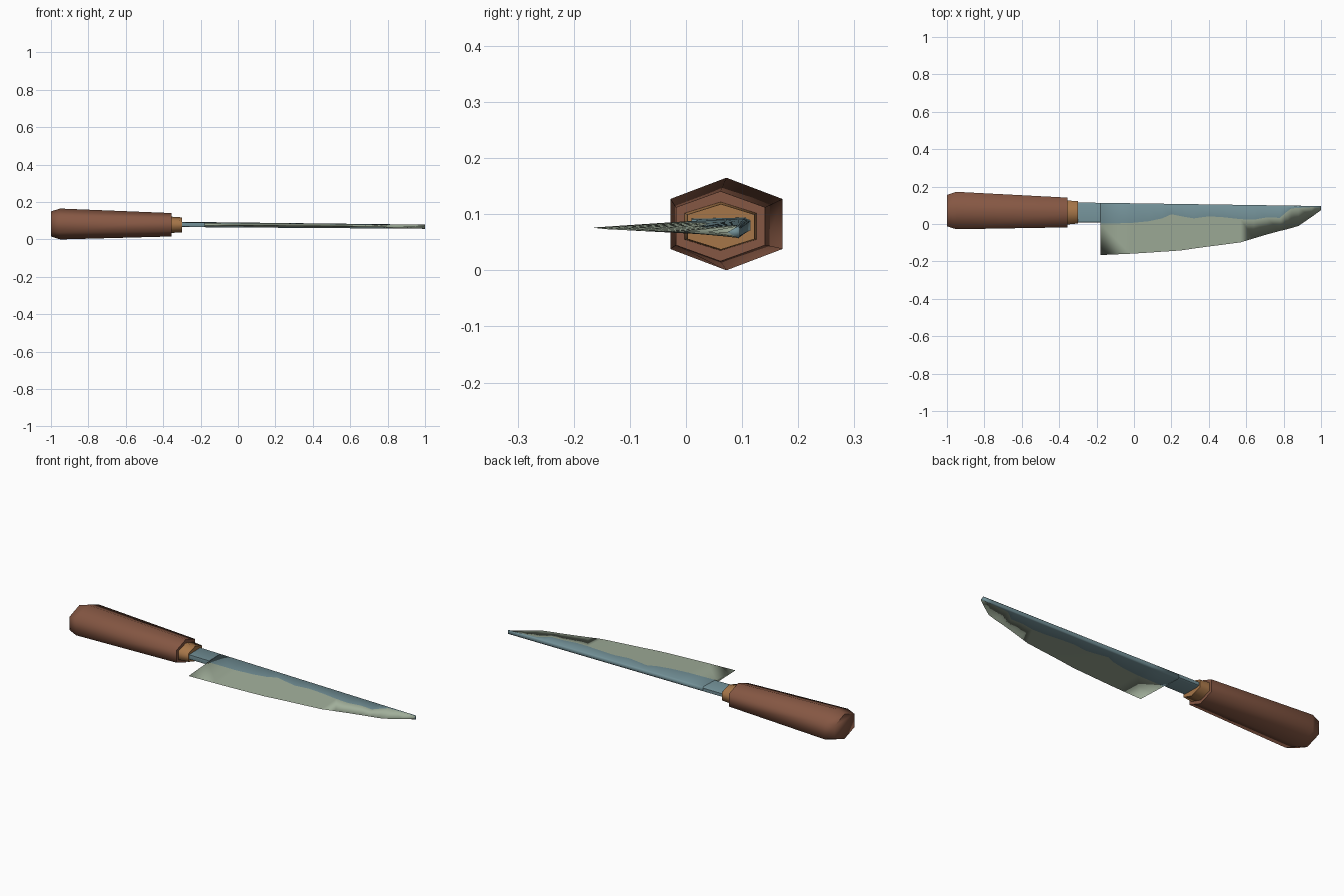
import bpy, bmesh

if "Cube" in bpy.data.objects:
    bpy.data.objects.remove(bpy.data.objects["Cube"])


def material(name, color):
    m = bpy.data.materials.new(name)
    m.diffuse_color = (*color, 1)
    m.use_nodes = True
    m.node_tree.nodes["Principled BSDF"].inputs["Base Color"].default_value = m.diffuse_color
    return m


WOOD = material("brown wood", (0.235, 0.095, 0.056))
BRASS = material("tan collar", (0.38, 0.18, 0.065))
STEEL = material("blue grey steel", (0.17, 0.28, 0.31))
EDGE = material("pale green edge", (0.35, 0.42, 0.32))


def loft(name, rings, mats, angle, start=True, end=True, strip_mat=None):
    """Skin a list of equal-length point rings; strip_mat picks a colour per strip."""
    bm = bmesh.new()
    rows = [[bm.verts.new(p) for p in r] for r in rings]
    n = len(rows[0])
    for a, b in zip(rows, rows[1:]):
        for i in range(n):
            j = (i + 1) % n
            f = bm.faces.new((a[i], a[j], b[j], b[i]))
            f.material_index = strip_mat(i) if strip_mat else 0
    if start:
        bm.faces.new(rows[0])
    if end:
        bm.faces.new(rows[-1])
    bmesh.ops.recalc_face_normals(bm, faces=bm.faces)
    me = bpy.data.meshes.new(name)
    bm.to_mesh(me)
    bm.free()
    for m in mats:
        me.materials.append(m)
    ob = bpy.data.objects.new(name, me)
    bpy.context.collection.objects.link(ob)
    bpy.context.view_layer.objects.active = ob
    ob.select_set(True)
    bpy.ops.object.shade_smooth_by_angle(angle=angle)
    ob.select_set(False)
    return ob


def hexagon(x, y0, y1, z0, z1):
    """Hexagon with points up and down and upright sides."""
    ym, q = (y0 + y1) / 2, (z1 - z0) * 0.23
    return [(x, ym, z1), (x, y1, z1 - q), (x, y1, z0 + q),
            (x, ym, z0), (x, y0, z0 + q), (x, y0, z1 - q)]


# Handle: tapered hexagonal grip with a chamfered butt
loft("handle", [hexagon(-1.0, -0.012, 0.155, 0.016, 0.15),
                hexagon(-0.95, -0.028, 0.172, 0.0, 0.165),
                hexagon(-0.355, -0.018, 0.141, 0.016, 0.141)], [WOOD], 1.3)

# Collar between grip and blade
loft("collar", [hexagon(-0.36, -0.003, 0.126, 0.035, 0.122),
                hexagon(-0.30, 0.003, 0.122, 0.037, 0.118)], [BRASS], 1.3)


def section(x, yb, ye, neck=False):
    """Cross-section: chamfered spine, colour boundary, cutting edge."""
    t = (x + 0.3) / 1.3
    ys, zc, h = 0.115 - 0.019 * t, 0.080 - 0.012 * t, 0.014 - 0.003 * t
    yc = ys - 0.010 * (1 - 0.7 * t)
    yb = min(yb, yc - 0.002)
    hb = h * (0.85 if neck else max(0.1, (yb - ye) / (yc - ye)))
    ze = zc - 0.003 * (1 - t)
    return [(x, ys, zc + h * 0.6), (x, yc, zc + h), (x, yb, zc + hb), (x, ye, ze),
            (x, yb, zc - hb), (x, yc, zc - h), (x, ys, zc - h * 0.6)]


# Neck of the blade
loft("blade_neck", [section(x, 0.01, 0.008, True) for x in (-0.31, -0.18)], [STEEL], 0.7)

# Blade: (x, wavy colour boundary y, cutting edge y)
STATIONS = [(-0.18, 0.002, -0.166), (-0.02, 0.005, -0.159), (0.08, 0.015, -0.153),
            (0.15, 0.03, -0.148), (0.20, 0.052, -0.145), (0.26, 0.04, -0.14),
            (0.32, 0.03, -0.131), (0.40, 0.041, -0.12), (0.48, 0.036, -0.11),
            (0.57, 0.026, -0.098), (0.64, 0.023, -0.077), (0.71, 0.035, -0.056),
            (0.78, 0.033, -0.037), (0.81, 0.06, -0.03), (0.84, 0.083, -0.022),
            (0.88, 0.086, -0.01), (0.95, 0.09, 0.038), (1.0, 0.088, 0.074)]
blade = loft("blade", [section(*s) for s in STATIONS], [STEEL, EDGE], 3.0,
             strip_mat=lambda i: 1 if i in (2, 3) else 0)

# The heel face below the neck takes the edge colour
for f in blade.data.polygons:
    if f.normal.x < -0.9:
        f.material_index = 1
